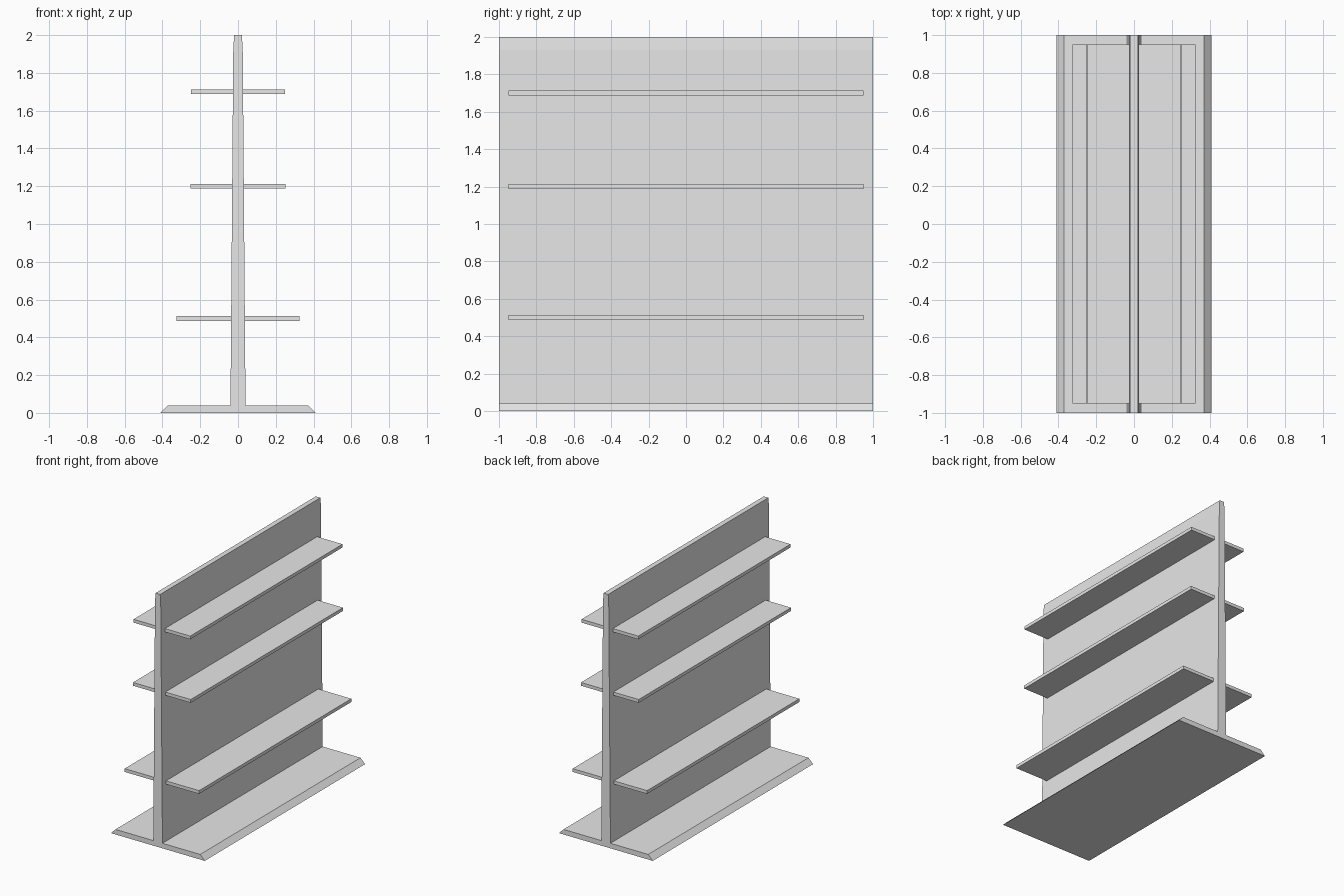
import bpy
import bmesh

cube = bpy.data.objects.get("Cube")
if cube:
    bpy.data.objects.remove(cube, do_unlink=True)

grey = bpy.data.materials.new("light_grey")
grey.use_nodes = True
colour = (0.8, 0.8, 0.8, 1)
grey.diffuse_color = colour
grey.node_tree.nodes["Principled BSDF"].inputs["Base Color"].default_value = colour


def extrude_profile(name, half_profile, half_length):
    """Mirror a half profile (x, z) across x = 0 and extrude it along y."""
    outline = half_profile + [(-x, z) for x, z in reversed(half_profile)]
    bm = bmesh.new()
    face = bm.faces.new([bm.verts.new((x, -half_length, z)) for x, z in outline])
    result = bmesh.ops.extrude_face_region(bm, geom=[face])
    verts = [v for v in result["geom"] if isinstance(v, bmesh.types.BMVert)]
    bmesh.ops.translate(bm, verts=verts, vec=(0, 2 * half_length, 0))
    bmesh.ops.recalc_face_normals(bm, faces=bm.faces)
    mesh = bpy.data.meshes.new(name)
    bm.to_mesh(mesh)
    bm.free()
    mesh.materials.append(grey)
    obj = bpy.data.objects.new(name, mesh)
    bpy.context.collection.objects.link(obj)
    return obj


# Foot plate with sloped long edges
extrude_profile("base", [(0.41, 0), (0.37, 0.04)], 1)

# Tapered central panel
extrude_profile("back_panel", [(0.04, 0.03), (0.025, 1.93), (0.02, 2)], 1)

# Double-sided shelves passing through the panel
shelves = {
    "lower_shelf": (0.5, 0.325),
    "middle_shelf": (1.2, 0.252),
    "upper_shelf": (1.7, 0.248),
}
for name, (height, reach) in shelves.items():
    extrude_profile(name, [(reach, height - 0.013), (reach, height + 0.013)], 0.95)
